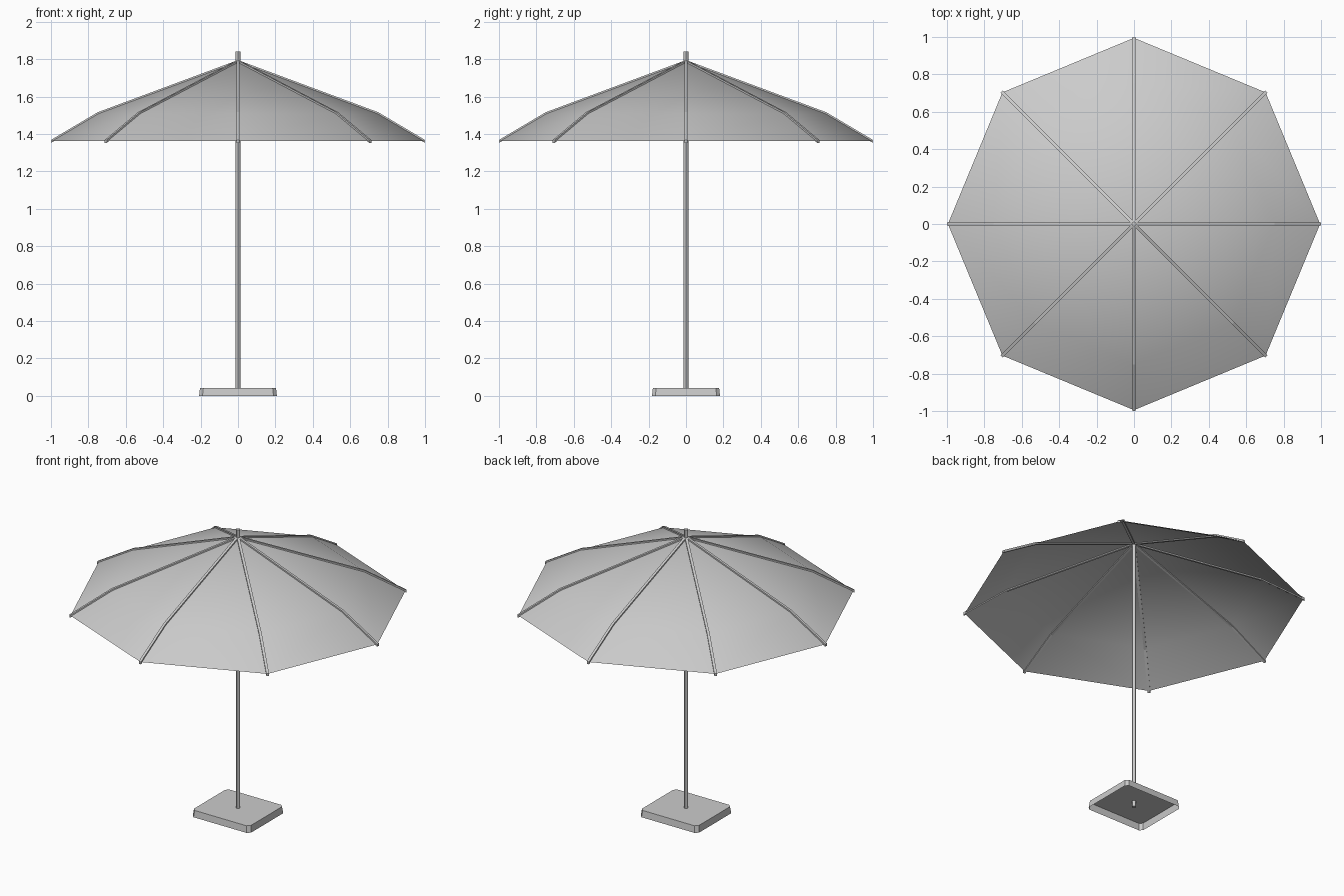
import bpy, bmesh
from math import pi, sin, cos

if "Cube" in bpy.data.objects:
    bpy.data.objects.remove(bpy.data.objects["Cube"])

SIDES = 8
PROFILE = [(0.0, 1.787), (0.75, 1.508), (0.995, 1.363)]   # radius, height along a rib


def make_object(name, bm):
    bmesh.ops.recalc_face_normals(bm, faces=bm.faces)
    mesh = bpy.data.meshes.new(name)
    bm.to_mesh(mesh)
    bm.free()
    obj = bpy.data.objects.new(name, mesh)
    bpy.context.collection.objects.link(obj)
    return obj


def bridge(bm, a, b):
    n = len(a)
    for i in range(n):
        bm.faces.new((a[i], a[(i + 1) % n], b[(i + 1) % n], b[i]))


# canopy: a single sheet of eight panels, smooth shaded
bm = bmesh.new()
apex = bm.verts.new((0, 0, PROFILE[0][1]))
rings = [[bm.verts.new((r * cos(2 * pi * i / SIDES), r * sin(2 * pi * i / SIDES), z))
          for i in range(SIDES)] for r, z in PROFILE[1:]]
for i in range(SIDES):
    bm.faces.new((apex, rings[0][i], rings[0][(i + 1) % SIDES]))
bridge(bm, rings[1], rings[0])
for f in bm.faces:
    f.smooth = True
make_object("canopy", bm)

# ribs: thin square bars following the canopy corners
W, H = 0.008, 0.008
for k in range(SIDES):
    bm = bmesh.new()
    a = 2 * pi * k / SIDES
    loops = []
    for r, z in [PROFILE[0], PROFILE[1], (1.0, 1.36)]:
        loops.append([bm.verts.new((r * cos(a) - s * sin(a), r * sin(a) + s * cos(a), z + h))
                      for s, h in ((-W, -H), (W, -H), (W, H), (-W, H))])
    for p, q in zip(loops, loops[1:]):
        bridge(bm, p, q)
    bm.faces.new(loops[0])
    bm.faces.new(loops[-1])
    make_object(f"rib_{k + 1}", bm)

# pole, standing through the base and out of the top
POLE_BOTTOM, POLE_TOP = 0.008, 1.84
bpy.ops.mesh.primitive_cylinder_add(vertices=12, radius=0.0125, depth=POLE_TOP - POLE_BOTTOM,
                                    location=(0, 0, (POLE_TOP + POLE_BOTTOM) / 2))
pole = bpy.context.object
pole.name = "pole"
bpy.ops.object.shade_smooth_by_angle()

# base: hollow tray, open underneath, with clipped corners and slightly tapered walls
bm = bmesh.new()


def base_loop(x, y, c, z):
    pts = [(x, -y + c), (x, y - c), (x - c, y), (-x + c, y),
           (-x, y - c), (-x, -y + c), (-x + c, -y), (x - c, -y)]
    return [bm.verts.new((px, py, z)) for px, py in pts]


low = base_loop(0.208, 0.182, 0.018, 0.0)
high = base_loop(0.203, 0.177, 0.018, 0.043)
bridge(bm, low, high)
bm.faces.new(high)
make_object("base", bm)
